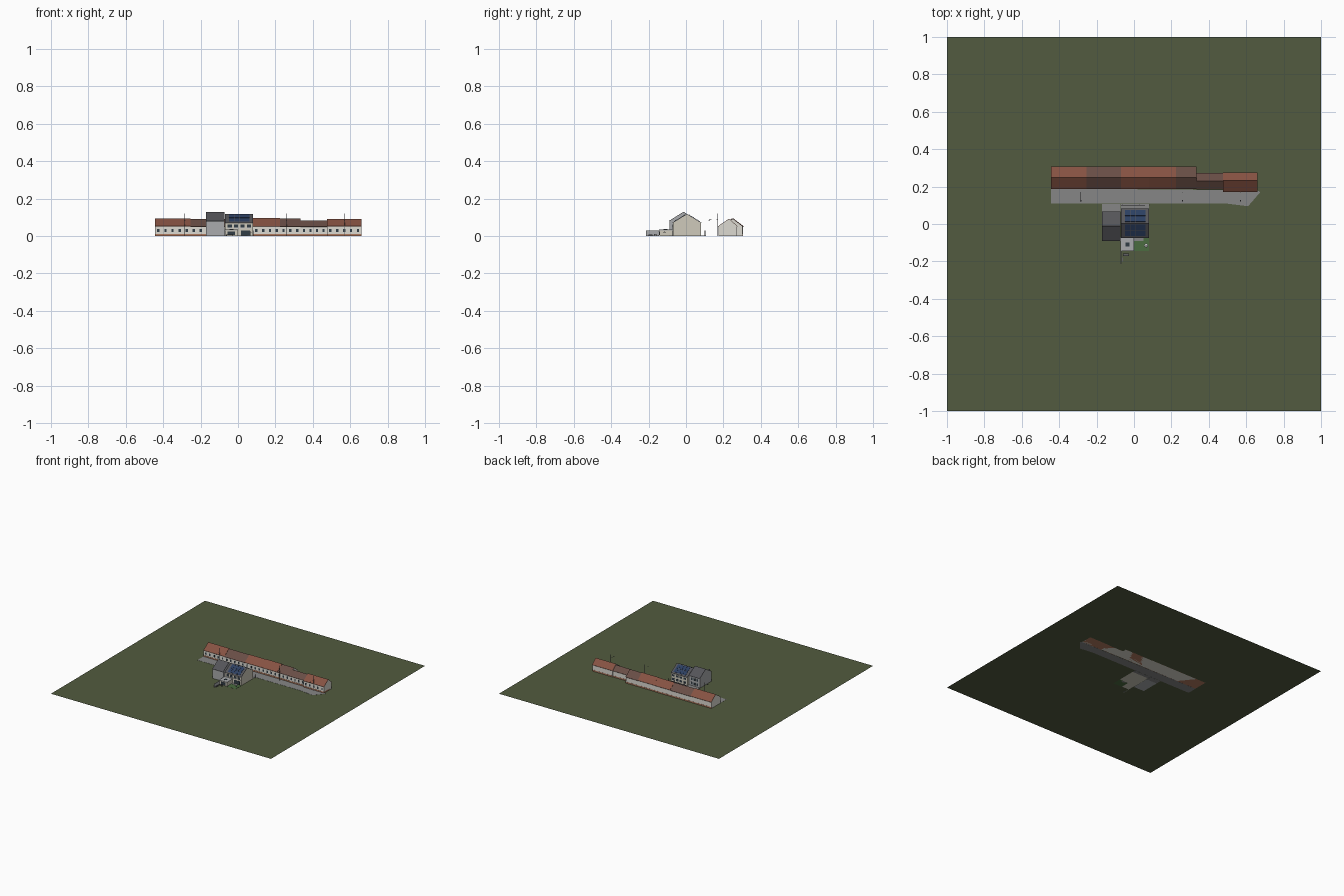
import bpy, math

if "Cube" in bpy.data.objects:
    bpy.data.objects.remove(bpy.data.objects["Cube"])

mats = {}
COL = {
    'grass': (0.085, 0.105, 0.05), 'paving': (0.24, 0.24, 0.24), 'plaster': (0.72, 0.7, 0.64),
    'cream': (0.62, 0.59, 0.5), 'brick': (0.45, 0.2, 0.12), 'tile': (0.24, 0.085, 0.055),
    'tile_dark': (0.14, 0.075, 0.06), 'slate': (0.09, 0.09, 0.1), 'greywall': (0.4, 0.41, 0.42),
    'glass': (0.03, 0.045, 0.06), 'solar': (0.025, 0.05, 0.12), 'white': (0.85, 0.85, 0.85),
    'metal': (0.12, 0.12, 0.13), 'hedge': (0.07, 0.15, 0.05),
}


def mesh(name, verts, faces, col):
    me = bpy.data.meshes.new(name)
    me.from_pydata(verts, [], faces)
    ob = bpy.data.objects.new(name, me)
    bpy.context.collection.objects.link(ob)
    if col not in mats:
        mats[col] = bpy.data.materials.new(col)
        mats[col].diffuse_color = (*COL[col], 1)
    me.materials.append(mats[col])
    return ob


def extrude(name, a, b, col):
    """Solid between two matching vertex loops."""
    n = len(a)
    faces = [tuple(range(n))[::-1], tuple(range(n, 2 * n))]
    faces += [(i, (i + 1) % n, n + (i + 1) % n, n + i) for i in range(n)]
    return mesh(name, a + b, faces, col)


def box(name, x0, x1, y0, y1, z0, z1, col):
    loop = [(x0, y0), (x1, y0), (x1, y1), (x0, y1)]
    return extrude(name, [(x, y, z0) for x, y in loop], [(x, y, z1) for x, y in loop], col)


def profile(name, x0, x1, pts, col):
    """(y, z) profile swept along x."""
    return extrude(name, [(x0, y, z) for y, z in pts], [(x1, y, z) for y, z in pts], col)


def on_slope(name, x0, x1, a, b, s0, s1, lift, thick, col):
    """Slab lying on the roof line a -> b, between fractions s0 and s1."""
    dy, dz = b[0] - a[0], b[1] - a[1]
    k = math.hypot(dy, dz)
    ny, nz = -dz / k, dy / k
    if nz < 0:
        ny, nz = -ny, -nz
    p = [(a[0] + dy * s + ny * h, a[1] + dz * s + nz * h)
         for s, h in ((s0, lift), (s1, lift), (s1, lift + thick), (s0, lift + thick))]
    return profile(name, x0, x1, p, col)


def house(name, x0, x1, y0, y1, eave, ridge, ridge_y, wall, roof):
    """Gabled body with two roof slabs; returns the eave and ridge points."""
    f, r, b = (y0, eave), (ridge_y, ridge), (y1, eave)
    profile(name + '_walls', x0, x1, [(y0, 0), (y1, 0), b, r, f], wall)
    on_slope(name + '_roof_front', x0, x1, f, r, -0.04, 1, 0, 0.002, roof)
    on_slope(name + '_roof_back', x0, x1, b, r, -0.04, 1, 0, 0.002, roof)
    return f, r, b


# Lawn and street
mesh('lawn', [(-1, -1, 0), (1, -1, 0), (1, 1, 0), (-1, 1, 0)], [(0, 1, 2, 3)], 'grass')
street = [(-0.445, 0.11), (0.49, 0.11), (0.61, 0.095), (0.675, 0.17), (0.66, 0.18), (-0.445, 0.19)]
extrude('street', [(x, y, -0.0005) for x, y in street], [(x, y, 0.001) for x, y in street], 'paving')

# Terraced row: x0, x1, y0, y1, eave, ridge, ridge y, roof colour
row = [(-0.445, -0.255, 0.19, 0.305, 0.052, 0.093, 0.25, 'tile'),
       (-0.255, -0.07, 0.19, 0.305, 0.050, 0.090, 0.25, 'tile_dark'),
       (-0.07, 0.08, 0.19, 0.305, 0.052, 0.092, 0.25, 'tile'),
       (0.08, 0.225, 0.19, 0.303, 0.052, 0.094, 0.25, 'tile'),
       (0.225, 0.335, 0.19, 0.303, 0.050, 0.091, 0.25, 'tile_dark'),
       (0.335, 0.475, 0.187, 0.27, 0.050, 0.082, 0.232, 'tile_dark'),
       (0.475, 0.66, 0.175, 0.273, 0.052, 0.090, 0.23, 'tile')]
for i, (x0, x1, y0, y1, ev, rg, ry, roof) in enumerate(row):
    n = 'terrace_%d' % (i + 1)
    house(n, x0, x1, y0, y1, ev, rg, ry, 'plaster', roof)
    box(n + '_plinth', x0, x1, y0 - 0.002, y1 + 0.001, 0, 0.011, 'brick')
    count = round((x1 - x0) / 0.037)
    step = (x1 - x0) / count
    for j in range(count):
        cx = x0 + (j + 0.5) * step
        box(n + '_window', cx - 0.006, cx + 0.006, y0 - 0.001, y0 + 0.001, 0.02, 0.038, 'glass')

# Grey neighbour house
house('neighbour', -0.17, -0.072, -0.088, 0.062, 0.08, 0.127, -0.013, 'greywall', 'slate')
for cx in (-0.145, -0.121, -0.097):
    for z in (0.012, 0.048):
        box('neighbour_back_window', cx - 0.007, cx + 0.007, 0.061, 0.063, z, z + 0.02, 'glass')
box('neighbour_back_paving', -0.17, -0.072, 0.062, 0.108, -0.0005, 0.003, 'paving')

# Main house with solar panels on both slopes
f, r, b = house('main_house', -0.07, 0.08, -0.07, 0.08, 0.07, 0.116, 0.005, 'cream', 'slate')
for i in range(4):
    x = -0.048 + i * 0.028
    for s0, s1 in ((0.1, 0.5), (0.53, 0.93)):
        on_slope('solar_panel_front', x, x + 0.026, f, r, s0, s1, 0.003, 0.0015, 'solar')
        on_slope('solar_panel_back', x, x + 0.026, b, r, s0, s1, 0.003, 0.0015, 'solar')
for i in range(4):
    x = -0.055 + i * 0.034
    box('front_window', x, x + 0.022, -0.072, -0.069, 0.044, 0.062, 'glass')
    box('front_window_sill', x - 0.002, x + 0.024, -0.074, -0.069, 0.041, 0.044, 'white')
    box('back_window', x, x + 0.022, 0.079, 0.081, 0.044, 0.06, 'glass')
    box('back_ground_window', x, x + 0.022, 0.079, 0.081, 0.012, 0.03, 'glass')
box('garden_doors', 0.015, 0.065, -0.072, -0.069, 0.003, 0.03, 'glass')
box('back_path', -0.07, 0.08, 0.08, 0.108, -0.0005, 0.002, 'paving')
box('back_fence', -0.07, 0.06, 0.1, 0.102, 0, 0.014, 'metal')
for x in (-0.06, 0.03, 0.085):
    box('fence_post', x - 0.0015, x + 0.0015, 0.1, 0.103, 0, 0.03, 'metal')

# Flat-roofed front extension
box('extension_walls', -0.068, -0.001, -0.142, -0.07, 0, 0.03, 'cream')
box('extension_roof', -0.071, 0.001, -0.145, -0.07, 0.03, 0.035, 'greywall')
box('extension_window', -0.055, -0.015, -0.144, -0.141, 0.004, 0.025, 'glass')
box('extension_skylight', -0.045, -0.025, -0.12, -0.1, 0.035, 0.037, 'glass')

# Garden: boundary wall, terrace, bench, hedge and parasol
box('garden_wall', -0.071, -0.068, -0.213, -0.145, 0, 0.028, 'greywall')
box('terrace_floor', 0.001, 0.05, -0.09, -0.07, 0, 0.002, 'paving')
box('garden_table', -0.058, -0.028, -0.172, -0.158, 0.009, 0.011, 'metal')
for x in (-0.057, -0.031):
    for y in (-0.171, -0.161):
        box('table_leg', x, x + 0.002, y, y + 0.002, 0, 0.009, 'metal')
box('bench', -0.064, -0.058, -0.2, -0.18, 0, 0.008, 'metal')
box('garden_lawn', 0.001, 0.08, -0.145, -0.07, 0, 0.001, 'hedge')
box('parasol_pole', 0.064, 0.066, -0.116, -0.114, 0, 0.02, 'metal')
ring = [(0.065 + 0.011 * math.cos(t * math.pi / 4), -0.115 + 0.011 * math.sin(t * math.pi / 4), 0.018)
        for t in range(8)]
mesh('parasol_canopy', ring + [(0.065, -0.115, 0.025)],
     [(i, (i + 1) % 8, 8) for i in range(8)], 'white')

# Street lamps with short arms over the street
for x in (-0.285, 0.26, 0.57):
    box('lamp_post', x - 0.001, x + 0.001, 0.169, 0.171, 0, 0.12, 'metal')
    box('lamp_head', x - 0.003, x + 0.003, 0.121, 0.127, 0.083, 0.086, 'metal')
    profile('lamp_wire', x - 0.0004, x + 0.0004,
            [(0.124, 0.086), (0.17, 0.089), (0.17, 0.0898), (0.124, 0.0868)], 'metal')

for m in bpy.data.materials:
    if m.users and not m.is_grease_pencil:
        m.use_nodes = True
        m.node_tree.nodes["Principled BSDF"].inputs["Base Color"].default_value = m.diffuse_color
